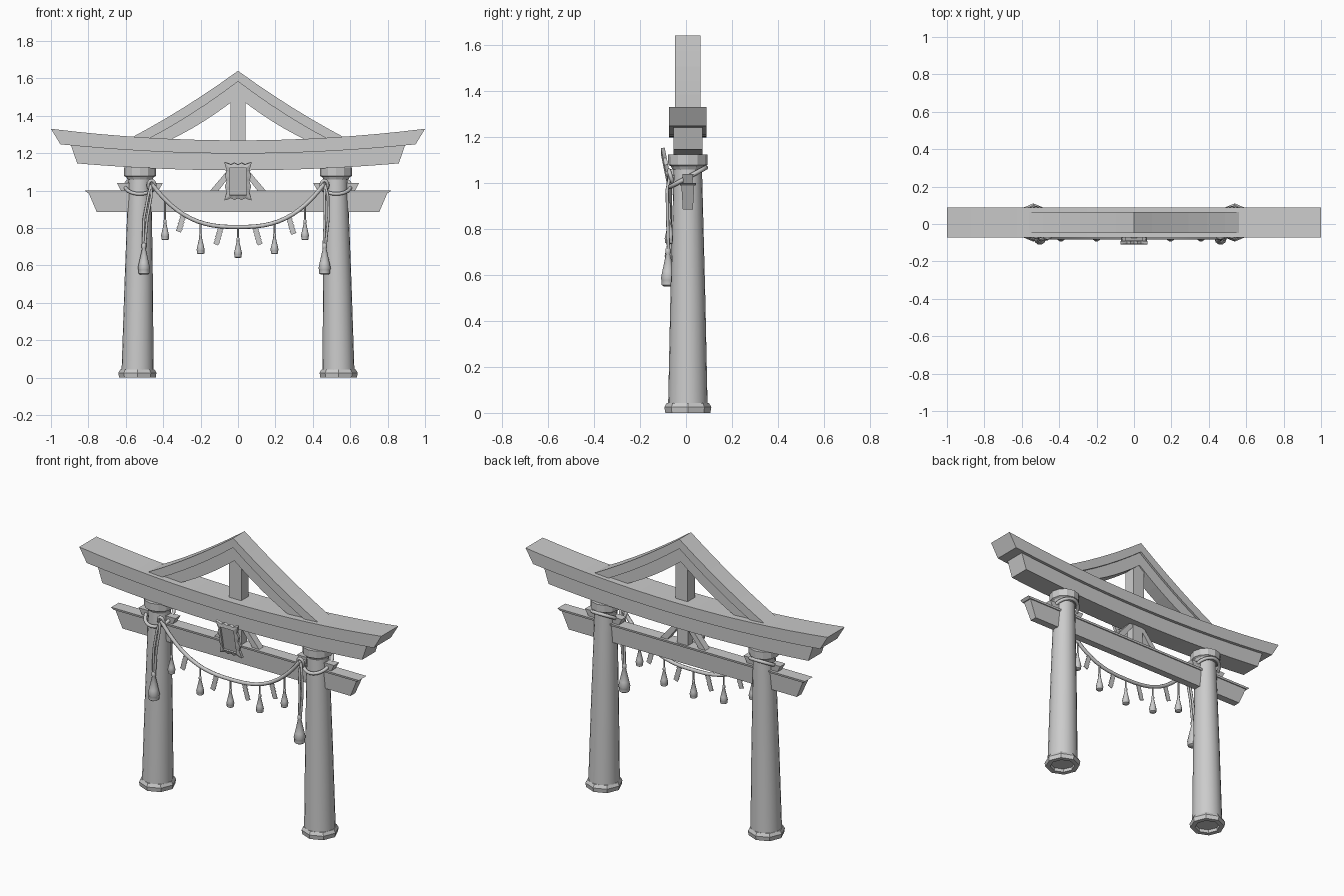
import bpy, bmesh, math
from mathutils import Vector, Matrix

if "Cube" in bpy.data.objects:
    bpy.data.objects.remove(bpy.data.objects["Cube"])

YC = 0.008          # depth centre of the timber frame


def loft(name, sections, closed=False, smooth=False, caps=True):
    """Skin a list of equal-length closed cross-sections."""
    bm = bmesh.new()
    rings = [[bm.verts.new(p) for p in s] for s in sections]
    n = len(rings[0])
    for i in range(len(rings) if closed else len(rings) - 1):
        a, b = rings[i], rings[(i + 1) % len(rings)]
        for j in range(n):
            bm.faces.new((a[j], a[(j + 1) % n], b[(j + 1) % n], b[j]))
    if caps and not closed:
        bm.faces.new(rings[0])
        bm.faces.new(rings[-1])
    bmesh.ops.recalc_face_normals(bm, faces=bm.faces)
    me = bpy.data.meshes.new(name)
    bm.to_mesh(me)
    bm.free()
    ob = bpy.data.objects.new(name, me)
    bpy.context.collection.objects.link(ob)
    if smooth:
        bpy.context.view_layer.objects.active = ob
        bpy.ops.object.select_all(action='DESELECT')
        ob.select_set(True)
        bpy.ops.object.shade_smooth_by_angle(angle=math.radians(40))
    return ob


def turned(name, profile, sides, smooth=False, closed=False):
    """Round part from (x, y, radius, z) rings."""
    return loft(name, [[(x + r * math.cos(math.tau * k / sides), y + r * math.sin(math.tau * k / sides), z)
                        for k in range(sides)] for x, y, r, z in profile], closed, smooth)


def beam(name, cx, half, z, rise, depth, n=1):
    """Beam along x; half, z, rise and depth are (bottom, top) pairs."""
    secs = []
    for i in range(n + 1):
        t = -1 + 2 * i / n
        (b, tp) = [(cx + t * half[k], z[k] + rise[k] * t * t) for k in (0, 1)]
        secs.append([(b[0], YC - depth[0], b[1]), (b[0], YC + depth[0], b[1]),
                     (tp[0], YC + depth[1], tp[1]), (tp[0], YC - depth[1], tp[1])])
    return loft(name, secs)


def gable(name, top, bottom, depth):
    """Inverted V; top and bottom are (apex z, foot x, foot z)."""
    secs = []
    for i in range(-6, 7):
        u = abs(i) / 6
        p = [(i / 6 * fx, az + (fz - az) * u - 0.06 * u * (1 - u)) for az, fx, fz in (top, bottom)]
        secs.append([(p[0][0], YC - depth, p[0][1]), (p[0][0], YC + depth, p[0][1]),
                     (p[1][0], YC + depth, p[1][1]), (p[1][0], YC - depth, p[1][1])])
    return loft(name, secs)


def rope(name, pts, r, cyclic=False):
    cu = bpy.data.curves.new(name, 'CURVE')
    cu.dimensions = '3D'
    cu.bevel_depth, cu.bevel_resolution, cu.use_fill_caps = r, 2, True
    sp = cu.splines.new('POLY')
    sp.points.add(len(pts) - 1)
    for q, p in zip(sp.points, pts):
        q.co = (*p, 1)
    sp.use_cyclic_u = cyclic
    sp.use_smooth = True
    ob = bpy.data.objects.new(name, cu)
    bpy.context.collection.objects.link(ob)
    return ob


def tassel(name, x, y, z, h, r):
    prof = [(.2, 1), (.38, .95), (.38, .85), (.3, .82), (.8, .38), (1, .2), (.9, .16), (.9, .04), (.6, 0)]
    turned(name, [(x, y, r * a, z + h * b) for a, b in prof], 10, True)


# curved top lintel and the second lintel under it
beam("top_lintel", 0, (.95, 1.0), (1.198, 1.268), (.049, .062), (.081, .081), 16)
beam("second_lintel", 0, (.86, .893), (1.108, 1.2), (.037, .043), (.063, .063), 16)

# tie beam with its thin cover board
beam("tie_beam", 0, (.755, .80), (.885, .99), (0, 0), (.022, .028))
beam("tie_beam_cover", 0, (.805, .82), (.988, 1.0), (0, 0), (.034, .036))

# gable roof, rafters and king post
gable("gable_roof", (1.64, .585, 1.275), (1.583, .49, 1.27), .055)
gable("gable_rafters", (1.59, .50, 1.27), (1.50, .374, 1.265), .042)
beam("king_post", 0, (.04, .04), (1.25, 1.54), (0, 0), (.034, .034))

# short centre strut with diagonal braces
beam("centre_strut", 0, (.035, .035), (.99, 1.12), (0, 0), (.025, .025))
for s in (-1, 1):
    loft("brace", [[(s * x, YC + y, z) for x, y in ((a, -.02), (a, .02), (b, .02), (b, -.02))]
                   for a, b, z in ((.105, .15, .998), (.015, .05, 1.115))])

for s in (-1, 1):
    # leaning column with footing and cap
    turned("column", [(s * .537, YC, .086, .02), (s * .531, YC, .076, .5), (s * .524, YC, .061, 1.08)], 20, True)
    turned("column_footing", [(s * .538, YC, r, z) for r, z in
                              ((.07, .0), (.098, 0), (.102, .025), (.092, .043), (.07, .043))], 8, closed=True)
    turned("column_cap", [(s * .524, YC, r, z) for r, z in
                          ((.066, 1.058), (.074, 1.072), (.085, 1.078), (.086, 1.122))], 12)
    # wedge through the column
    beam("column_wedge", s * .525, (.10, .122), (.998, 1.027), (0, .012), (.02, .024))
    # rope ring round the column
    rope("rope_ring", [(s * .525 + .078 * math.cos(a), YC + .078 * math.sin(a), 1.024 + .042 * math.sin(a))
                       for a in [math.tau * k / 24 for k in range(24)]], .010, True)
    # knot loop
    rope("rope_knot", [(s * .462 + .018 * math.cos(a), -.066 - .008 * math.sin(a), 1.028 + .026 * math.sin(a))
                       for a in [math.tau * k / 12 for k in range(12)]], .009, True)
    # hanging tail and large tassel
    tx = -.503 if s < 0 else .463
    for d in (-.009, .009):
        rope("rope_tail", [(s * .466, -.07, 1.03), (s * .472 + d, -.082, .97), ((s * .485 + tx) / 2 + d, -.08, .85),
                           (tx + d * .5, -.076, .70)], .007)
    tassel("large_tassel", tx, -.078, .55, .17, .033)


# swag rope between the columns
def swag(x):
    return .805 + .23 * (abs(x) / .46) ** 2.7


rope("swag_rope", [(.46 * t, -.072, swag(.46 * t)) for t in [math.sin(math.pi / 2 * k / 16) for k in range(-16, 17)]], .011)

# small tassels on strings
for x, z in ((-.39, .735), (-.2, .66), (0, .64), (.195, .66), (.358, .735)):
    rope("tassel_string", [(x, -.072, swag(x)), (x, -.072, z + .09)], .005)
    tassel("small_tassel", x, -.072, z, .11, .022)

# zigzag paper streamers
for x in (-.30, -.10, .10, .28):
    s = 1 if x > 0 else -1
    z0 = swag(x) - .005
    secs = []
    for k in range(5):
        for dx, dz in ((0, 0), (.012, -.02)):
            cx, cz = x + s * (-.012 + k * .005 + dx), z0 - k * .018 + dz
            secs.append([(cx + a, -.072 + b, cz + a * s * .4) for a, b in
                         ((-.013, -.002), (.013, -.002), (.013, .002), (-.013, .002))])
    loft("paper_streamer", secs)

# tilted plaque: scalloped frame round a flat panel
tilt = Matrix.Translation((0, -.08, 1.05)) @ Matrix.Rotation(.2, 4, 'X')
W, H, N = .057, .088, 12
edge = []
for c0, c1, nrm in (((-W, -H), (W, -H), (0, -1)), ((W, -H), (W, H), (1, 0)),
                    ((W, H), (-W, H), (0, 1)), ((-W, H), (-W, -H), (-1, 0))):
    for k in range(N):
        t = k / N
        px, pz = c0[0] + (c1[0] - c0[0]) * t, c0[1] + (c1[1] - c0[1]) * t
        wave = .008 + .005 * math.cos(t * math.tau * 3)
        ox, oz = (px * 1.28, pz * 1.18) if k == 0 else (px + nrm[0] * wave, pz + nrm[1] * wave)
        edge.append((px * .78, pz * .85, ox, oz))
loft("plaque_frame", [[tilt @ Vector(p) for p in ((ox, .008, oz), (ox, -.008, oz), (ix, -.014, iz), (ix, .008, iz))]
                      for ix, iz, ox, oz in edge], closed=True)
loft("plaque_panel", [[tilt @ Vector((x, y, z)) for x, z in ((-.05, -.08), (.05, -.08), (.05, .08), (-.05, .08))]
                      for y in (-.004, .006)])
# bracket holding the plaque to the strut
loft("plaque_bracket", [[(x, y, z) for x, z in ((-.015, 1.03), (.015, 1.03), (.015, 1.06), (-.015, 1.06))]
                        for y in (-.075, 0)])
